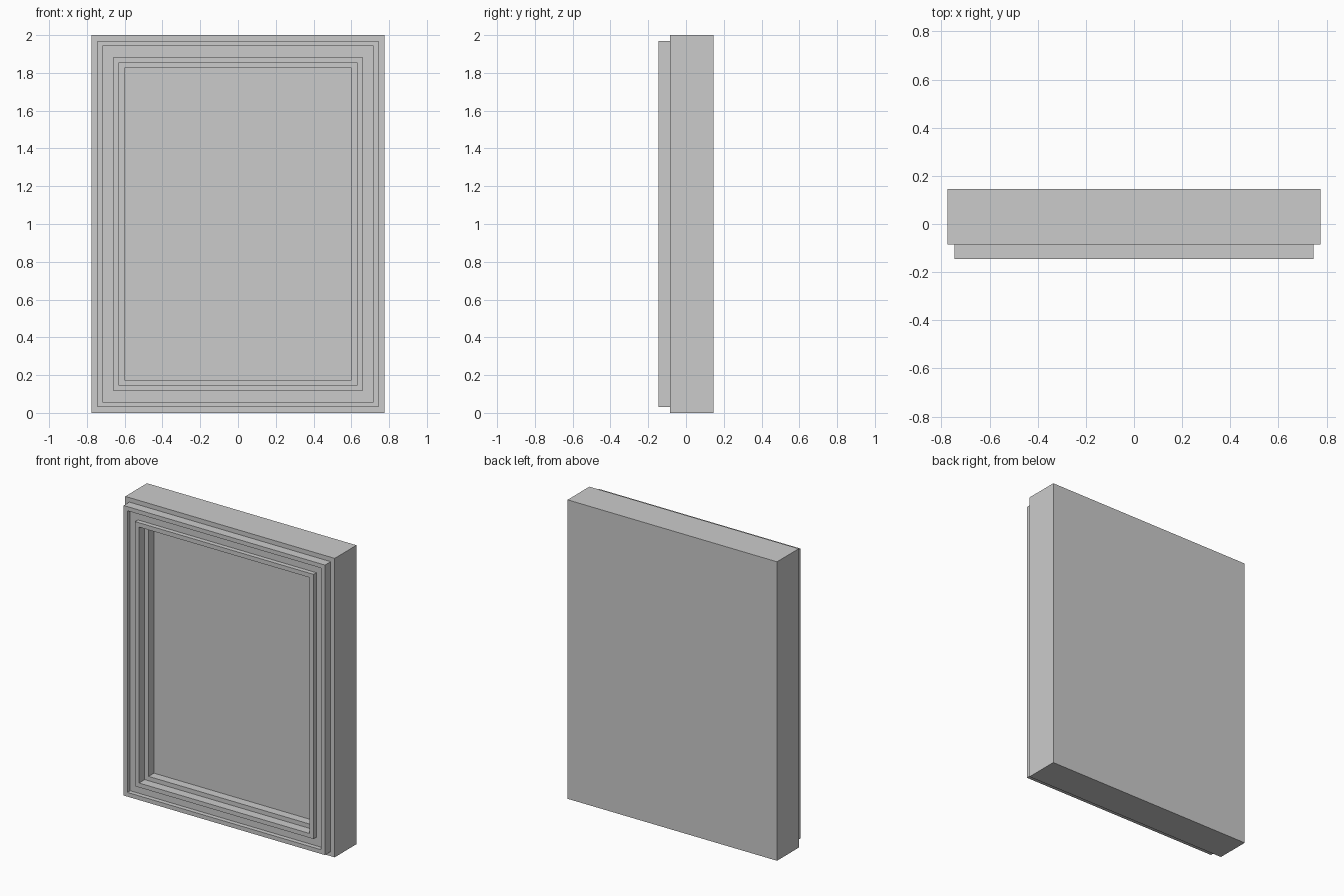
import bpy
import bmesh

cube = bpy.data.objects.get("Cube")
if cube:
    bpy.data.objects.remove(cube, do_unlink=True)

HALF_W, HEIGHT = 0.775, 2.0
BACK = 0.145

grey = bpy.data.materials.new("plain_grey")
grey.use_nodes = True
colour = (0.6, 0.6, 0.6, 1)
grey.diffuse_color = colour
grey.node_tree.nodes["Principled BSDF"].inputs["Base Color"].default_value = colour

# Moulding section: (inset from the outer edge, depth), from back to centre panel
PROFILE = [
    (0, BACK), (0, -0.085),                 # casing side
    (0.03, -0.085), (0.03, -0.145),         # outer ledge and rim
    (0.058, -0.145), (0.058, -0.115),       # rim face
    (0.115, -0.115), (0.115, -0.145),       # sunken band
    (0.144, -0.145), (0.144, -0.085),       # inner lip
    (0.173, -0.085), (0.173, -0.028),       # inner ledge down to the panel
]


def ring(bm, inset, y):
    """Rectangle of vertices at the given inset and depth."""
    w, low, high = HALF_W - inset, inset, HEIGHT - inset
    corners = [(-w, low), (w, low), (w, high), (-w, high)]
    return [bm.verts.new((x, y, z)) for x, z in corners]


def build(name, profile, cap_back, cap_front):
    """Bridge mitred rectangular rings into one mesh object."""
    bm = bmesh.new()
    rings = [ring(bm, *p) for p in profile]
    for a, b in zip(rings, rings[1:]):
        for i in range(4):
            j = (i + 1) % 4
            bm.faces.new((a[i], a[j], b[j], b[i]))
    if cap_back:
        bm.faces.new(rings[0][::-1])
    if cap_front:
        bm.faces.new(rings[-1])
    mesh = bpy.data.meshes.new(name)
    bm.to_mesh(mesh)
    bm.free()
    mesh.materials.append(grey)
    obj = bpy.data.objects.new(name, mesh)
    bpy.context.collection.objects.link(obj)
    return obj


# Moulded frame with closed back, and the recessed panel in its opening
build("frame", PROFILE, True, False)
build("centre_panel", PROFILE[-1:], False, True)
